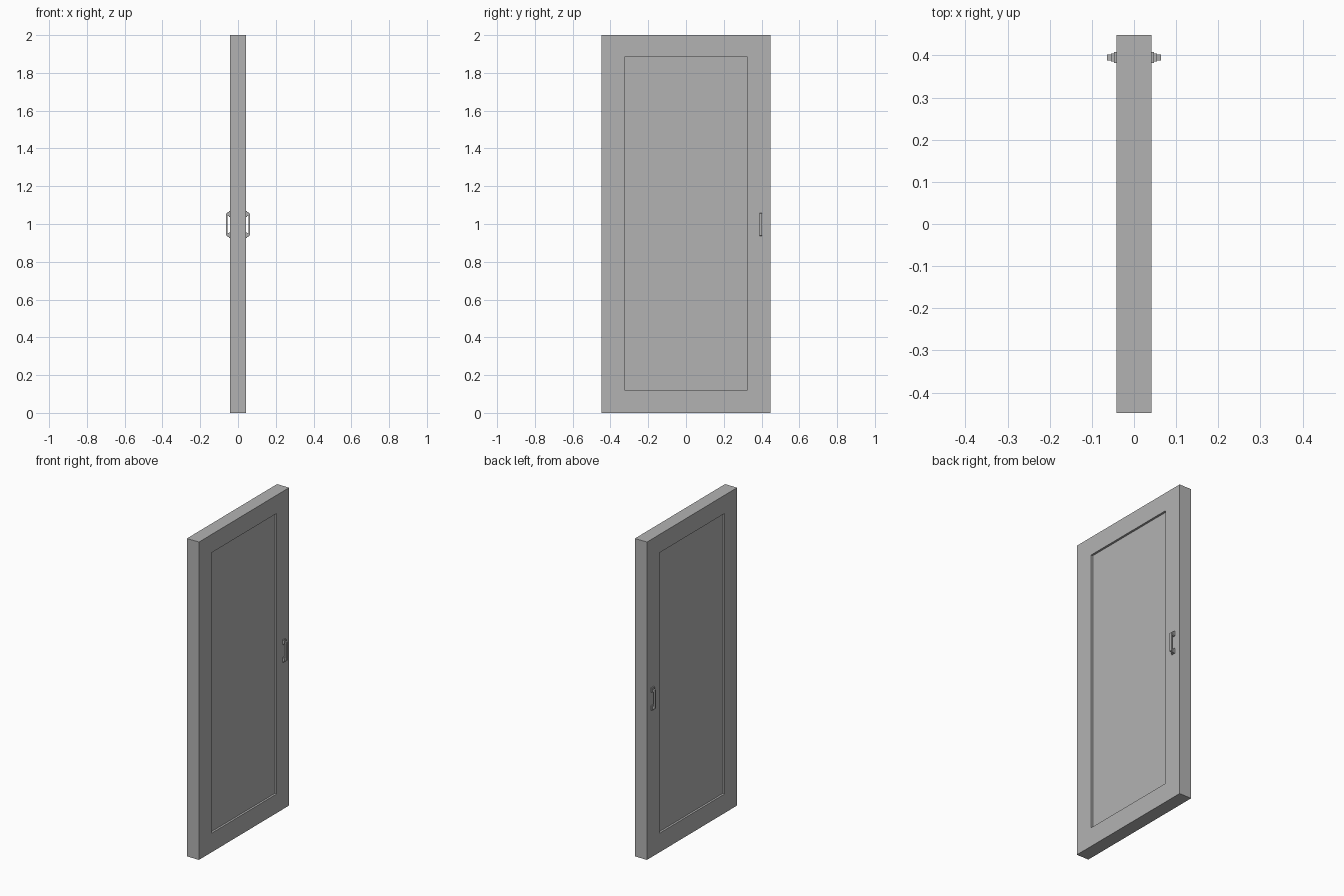
import bpy, bmesh
from mathutils import Vector

cube = bpy.data.objects.get("Cube")
if cube:
    bpy.data.objects.remove(cube, do_unlink=True)

grey = bpy.data.materials.new("plain grey")
grey.use_nodes = True
colour = (0.45, 0.45, 0.45, 1)
grey.diffuse_color = colour
grey.node_tree.nodes["Principled BSDF"].inputs["Base Color"].default_value = colour

HALF_T, HALF_W, HEIGHT = 0.042, 0.448, 2.0
HANDLE_Y, HANDLE_Z = 0.395, 0.997


def finish(name, bm):
    bmesh.ops.recalc_face_normals(bm, faces=bm.faces)
    mesh = bpy.data.meshes.new(name)
    bm.to_mesh(mesh)
    bm.free()
    mesh.materials.append(grey)
    obj = bpy.data.objects.new(name, mesh)
    bpy.context.collection.objects.link(obj)
    return obj


def add_box(bm, low, high):
    low, high = Vector(low), Vector(high)
    for v in bmesh.ops.create_cube(bm, size=1)["verts"]:
        v.co = (low + high) / 2 + v.co * (high - low)


# Door slab with a sunken panel on each broad side
bm = bmesh.new()
add_box(bm, (-HALF_T, -HALF_W, 0), (HALF_T, HALF_W, HEIGHT))
bm.normal_update()
for face in [f for f in bm.faces if abs(f.normal.x) > 0.9]:
    side = face.normal.x
    bmesh.ops.inset_region(bm, faces=[face], thickness=0.12)
    for v in face.verts:
        v.co.y = 0.325 if v.co.y > 0 else -0.325
        v.co.z = 1.885 if v.co.z > 1 else 0.12
    rim = bmesh.ops.inset_region(bm, faces=[face], thickness=0)
    for v in face.verts:
        v.co.x -= side * 0.013
finish("door", bm)


# Pull handle: bracket outline (distance from door, height), upper half mirrored
half_outline = [(0, 0.055), (0.006, 0.062), (0.0225, 0.058)]
half_inner = [(0.0145, 0.046), (0, 0.046)]
outline = (half_outline + [(d, -z) for d, z in reversed(half_outline)]
           + [(d, -z) for d, z in reversed(half_inner)] + half_inner)

for side, name in ((1, "left_handle"), (-1, "right_handle")):
    bm = bmesh.new()
    verts = [bm.verts.new((side * (HALF_T + d), HANDLE_Y - 0.007, HANDLE_Z + z))
             for d, z in outline]
    face = bm.faces.new(verts)
    grown = bmesh.ops.extrude_face_region(bm, geom=[face])["geom"]
    bmesh.ops.translate(bm, vec=(0, 0.014, 0),
                        verts=[g for g in grown if isinstance(g, bmesh.types.BMVert)])
    # Tapered mounting feet
    for end in (1, -1):
        for depth, wide, tall in ((0.006, 0.013, 0.015), (0.013, 0.009, 0.011)):
            mid = HANDLE_Z + end * 0.056
            xs = sorted((side * HALF_T, side * (HALF_T + depth)))
            add_box(bm, (xs[0], HANDLE_Y - wide, mid - tall),
                    (xs[1], HANDLE_Y + wide, mid + tall))
    finish(name, bm)
